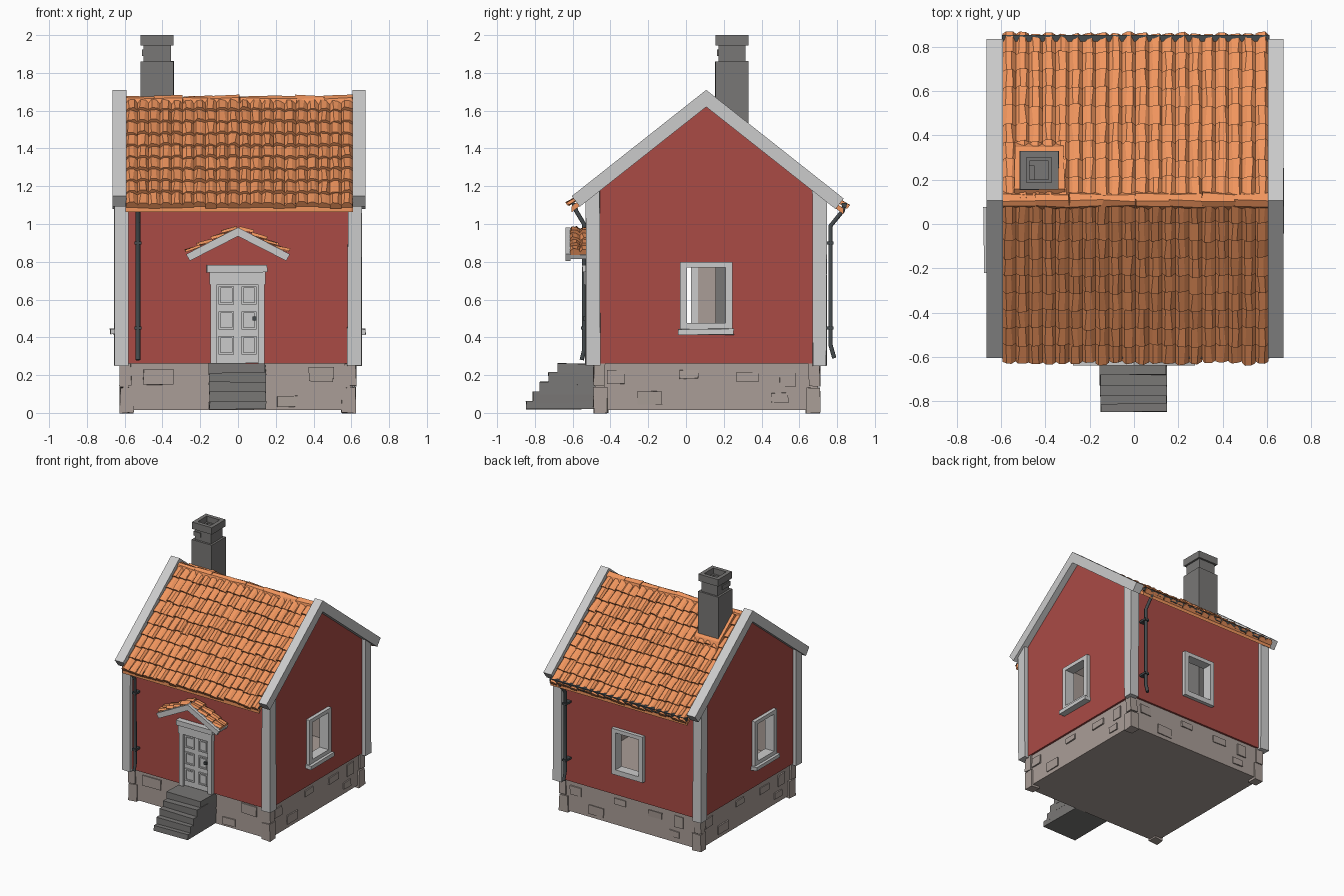
import bpy, bmesh, math, random
from mathutils import Vector, Matrix

if "Cube" in bpy.data.objects:
    bpy.data.objects.remove(bpy.data.objects["Cube"])

random.seed(4)
CY, S = 0.107, 0.79          # ridge y position, roof slope


def material(name, rgb):
    m = bpy.data.materials.new(name)
    m.diffuse_color = (*rgb, 1)
    m.use_nodes = True
    m.node_tree.nodes["Principled BSDF"].inputs["Base Color"].default_value = m.diffuse_color
    return m


RED = material("red_paint", (0.40, 0.07, 0.06))
ORANGE = material("clay_tile", (0.87, 0.30, 0.11))
BEIGE = material("foundation_stone", (0.40, 0.34, 0.31))
STONE = material("grey_stone", (0.19, 0.185, 0.18))
DARK = material("gutter_metal", (0.06, 0.07, 0.075))


class Part:
    """Collects boxes, prisms and tiles into one mesh object."""
    def __init__(self, name, mat=None, M=Matrix()):
        self.name, self.mat, self.M, self.v, self.f = name, mat, M, [], []

    def add(self, verts, faces):
        n = len(self.v)
        self.v += [self.M @ Vector(p) for p in verts]
        self.f += [[i + n for i in f] for f in faces]

    def prism(self, prof, a, b, axis="x", jit=0):
        n = len(prof)
        put = (lambda p, t: (t, p[0], p[1])) if axis == "x" else (lambda p, t: (p[0], t, p[1]))
        verts = [Vector(put(p, t)) for t in (a, b) for p in prof]
        for p in verts:
            p += Vector([random.uniform(-jit, jit) for _ in range(3)])
        self.add(verts, [list(range(n)), list(range(n, 2 * n))] +
                 [(i, (i + 1) % n, n + (i + 1) % n, n + i) for i in range(n)])

    def box(self, x0, x1, y0, y1, z0, z1, jit=0):
        self.prism([(y0, z0), (y1, z0), (y1, z1), (y0, z1)], x0, x1, jit=jit)

    def tiles(self, origin, u, v, width, length, cols, rows, h=0.016, jit=0.006):
        u, v, o = Vector(u).normalized(), Vector(v).normalized(), Vector(origin)
        n = v.cross(u)
        w, l = width / cols, length / rows
        for r in range(rows):
            for c in range(cols):
                lift, ext = random.uniform(0, 0.007), random.uniform(0, 0.014)
                vs = []
                for d, base in ((r * l, 0.002), ((r + 1) * l + ext, 0.014 + lift), ((r + 1) * l + ext, -0.003)):
                    for k, (fu, hh) in enumerate(((0, 0), (.25, h), (.7, h * .9), (1, 0.001))):
                        ju = random.uniform(-jit, jit) if 0 < k < 3 else 0
                        jh = random.uniform(-jit, jit) * .7 if base > 0 else 0
                        vs.append(o + u * ((c + fu) * w + ju) + v * d + n * (base + jh + (hh if base > 0 else 0)))
                self.add(vs, [(4 * j + i, 4 * j + i + 4, 4 * j + i + 5, 4 * j + i + 1)
                              for j in range(2) for i in range(3)])

    def done(self, recalc=True):
        me = bpy.data.meshes.new(self.name)
        me.from_pydata(self.v, [], self.f)
        if recalc:
            bm = bmesh.new()
            bm.from_mesh(me)
            bmesh.ops.recalc_face_normals(bm, faces=bm.faces)
            bm.to_mesh(me)
            bm.free()
        if self.mat:
            me.materials.append(self.mat)
        ob = bpy.data.objects.new(self.name, me)
        bpy.context.collection.objects.link(ob)
        return ob


def house_profile(y0, y1, z0, apex):
    eave = lambda y: apex - S * abs(y - CY)
    return [(y0, z0), (y1, z0), (y1, eave(y1)), (CY, apex), (y0, eave(y0))]


def wall_frame(x, y, deg):   # local -y points out of the wall
    return Matrix.Translation((x, y, 0)) @ Matrix.Rotation(math.radians(deg), 4, "Z")


# windows: name, placement, has sill
WINDOWS = [("right_window", wall_frame(0.625, CY, 90), True),
           ("left_window", wall_frame(-0.625, -0.075, -90), True),
           ("back_window", wall_frame(0, 0.715, 180), False)]

# hollow red walls with window openings
walls = Part("walls", RED)
walls.prism(house_profile(-0.505, 0.715, 0.262, 1.63), -0.625, 0.625)
walls = walls.done()
walls.data.materials.append(BEIGE)
cavity = Part("room_cutter")
cavity.prism(house_profile(-0.455, 0.665, 0.29, 1.57), -0.58, 0.58)
holes = Part("window_cutter")
for _, M, _s in WINDOWS:
    holes.M = M
    holes.box(-0.105, 0.105, -0.1, 0.1, 0.472, 0.772)
for c in (cavity.done(), holes.done()):
    c.hide_render = True
    c.hide_set(True)
    mod = walls.modifiers.new("cut", "BOOLEAN")
    mod.operation, mod.object, mod.solver = "DIFFERENCE", c, "EXACT"
dg = bpy.context.evaluated_depsgraph_get()
cut = bpy.data.meshes.new_from_object(walls.evaluated_get(dg))
walls.modifiers.clear()
walls.data = cut
for p in cut.polygons:       # pale room surfaces
    c = p.center
    p.material_index = int(abs(c.x) < 0.615 and -0.495 < c.y < 0.705 and c.z > 0.27
                           and c.z < 1.6 - S * abs(c.y - CY))

# window frames and sills
for name, M, sill in WINDOWS:
    w = Part(name, None, M)
    for s in (-1, 1):
        a, b = sorted((s * 0.102, s * 0.138))
        w.box(a, b, -0.028, 0.05, 0.435, 0.80)
    w.box(-0.103, 0.103, -0.028, 0.05, 0.77, 0.80)
    w.box(-0.103, 0.103, -0.028, 0.05, 0.435, 0.475)
    if sill:
        w.box(-0.15, 0.145, -0.052, 0.0, 0.415, 0.445, jit=0.003)
    w.done()

# foundation with corner blocks and scattered stones
base = Part("foundation", BEIGE)
base.box(-0.61, 0.61, -0.482, 0.70, 0.015, 0.27)
for sx in (-1, 1):
    for y, sy in ((-0.49, 1), (0.71, -1)):
        for z0, z1, k in ((0, 0.135, 0.075), (0.14, 0.262, 0.06)):
            xs, ys = sorted((sx * 0.625, sx * (0.625 - k))), sorted((y, y + sy * k))
            base.box(*xs, *ys, z0, z1, jit=0.004)
FRONT = [(-0.42, .19, .16, .08), (0.44, .205, .13, .08), (0.26, .062, .11, .055)]
SIDE = [(-0.48, .19, .095, .07), (-0.30, .08, .13, .07), (0.43, .185, .08, .09),
        (0.39, .08, .09, .05), (-0.09, .205, .10, .045), (0.22, .19, .12, .05)]
for x, y, deg, stones in ((0, -.482, 0, FRONT), (.61, CY, 90, SIDE), (-.61, CY, -90, SIDE), (0, .70, 180, SIDE)):
    base.M = wall_frame(x, y, deg)
    for u, z, w, h in stones:
        base.box(u - w / 2, u + w / 2, -0.009, 0.01, z - h / 2, z + h / 2, jit=0.003)
base.done()

# stair
stair = Part("front_stair", STONE)
for y, z0, z1 in ((-.845, .02, .06), (-.81, .05, .112), (-.772, .1, .163), (-.728, .15, .213), (-.68, .2, .262)):
    stair.box(-0.153, 0.146, y, -0.48, z0, z1, jit=0.004)
stair.done()

# corner boards
corner = Part("corner_boards")
for x0, x1 in ((-0.655, -0.58), (0.58, 0.655)):
    for y0, y1 in ((-0.53, -0.455), (0.67, 0.745)):
        top = lambda y: 1.645 - S * abs(y - CY)
        corner.prism([(y0, 0.25), (y1, 0.25), (y1, top(y1)), (y0, top(y0))], x0, x1, jit=0.003)
corner.done()

# barge boards along the gables
barge = Part("barge_boards")
YF, YB = -0.605, 0.835
for x0, x1 in ((-0.665, -0.59), (0.605, 0.675)):
    for y in (YF, YB):
        s = 1 if y < CY else -1
        end = 1.71 - S * abs(y - CY)
        barge.prism([(CY, 1.71), (y, end), (y + s * 0.043, end - 0.056), (CY, 1.62)], x0, x1)
barge.done()

# roof deck, clay tiles and ridge caps
deck = Part("roof_deck", ORANGE)
za = 1.655
deck.prism([(YF, za - S * (CY - YF)), (CY, za), (YB, za - S * (YB - CY)),
            (YB, za - 0.03 - S * (YB - CY)), (CY, za - 0.04), (YF, za - 0.03 - S * (CY - YF))], -0.595, 0.61)
deck.done()
tiles = Part("roof_tiles", ORANGE)
L = math.hypot(1, S)
tiles.tiles((-0.593, CY, za), (1, 0, 0), (0, -1, -S), 1.2, (CY - YF) * L, 20, 9)
tiles.tiles((0.607, CY, za), (-1, 0, 0), (0, 1, -S), 1.2, (YB - CY) * L, 20, 9)
tiles.done(False)
ridge = Part("ridge_caps", ORANGE)
for i in range(8):
    x = -0.593 + i * 0.15
    ridge.prism([(CY - .04, 1.63), (CY - .028, 1.665), (CY, 1.68), (CY + .028, 1.665), (CY + .04, 1.63)],
                x, x + 0.152, jit=0.006)
ridge.done()

# chimney running down through the house
chim = Part("chimney", STONE)
chim.box(-0.515, -0.34, 0.155, 0.33, 0.28, 1.86, jit=0.002)
for r, z0, z1 in ((0.072, 1.855, 1.955), (0.087, 1.945, 2.0)):
    for k in range(4):
        chim.M = Matrix.Translation((-0.428, 0.243, 0)) @ Matrix.Rotation(k * math.pi / 2, 4, "Z")
        chim.box(-r, r - 0.03, -r, -r + 0.03, z0, z1)
chim.M = Matrix.Translation((-0.428, 0.243, 0))
chim.box(-0.08, -0.02, -0.078, 0.02, 1.89, 1.925)
chim.done()
flash = Part("chimney_flashing", ORANGE)
roof = lambda y, d: (y, za + d - S * (y - CY))
flash.prism([roof(.125, 0), roof(.155, .045), roof(.345, .045), roof(.375, 0)], -0.54, -0.315, jit=0.005)
flash.done()

# gutters and downpipes
gut = Part("gutters", DARK)
for y0, y1 in ((-0.606, -0.575), (0.822, 0.853)):
    gut.prism([(y0, 1.112), (y0 + .005, 1.09), (y1 - .005, 1.085), (y1, 1.112)], -0.595, 0.61)
gut.done()


def pipe(name, pts, r=0.013):
    cu = bpy.data.curves.new(name, "CURVE")
    cu.dimensions, cu.bevel_depth, cu.bevel_resolution, cu.use_fill_caps = "3D", r, 1, True
    sp = cu.splines.new("POLY")
    sp.points.add(len(pts) - 1)
    for q, p in zip(sp.points, pts):
        q.co = (*p, 1)
    cu.materials.append(DARK)
    bpy.context.collection.objects.link(bpy.data.objects.new(name, cu))


pipe("front_downpipe", [(-.53, -.588, 1.1), (-.53, -.582, 1.07), (-.53, -.54, 1.0), (-.53, -.54, .33), (-.53, -.552, .28)])
pipe("back_downpipe", [(.53, .838, 1.1), (.53, .83, 1.07), (.53, .765, .99), (.53, .765, .36), (.53, .785, .29)])
brackets = Part("pipe_brackets", DARK)
for x, y0, y1 in ((-0.53, -0.557, -0.5), (0.53, 0.71, 0.782)):
    for z in (0.45, 0.9):
        brackets.box(x - .018, x + .018, y0, y1, z - .008, z + .008)
brackets.done()

# door with frame, panels and knob
door = Part("front_door")
door.box(-0.112, 0.108, -0.516, -0.5, 0.265, 0.745)
for a, b in ((-0.145, -0.11), (0.106, 0.14)):
    door.box(a, b, -0.535, -0.5, 0.262, 0.745)
door.box(-0.165, 0.155, -0.55, -0.5, 0.745, 0.785, jit=0.002)
door.box(-0.15, 0.145, -0.54, -0.5, 0.68, 0.75)
for x in (-0.062, 0.058):
    for z in (0.358, 0.49, 0.622):
        w, h = 0.04, 0.048
        for r, d in (((x - w, x + w, z - h, z - h + .01), .526), ((x - w, x + w, z + h - .01, z + h), .526),
                     ((x - w, x - w + .01, z - h, z + h), .526), ((x + w - .01, x + w, z - h, z + h), .526),
                     ((x - w + .016, x + w - .016, z - h + .016, z + h - .016), .521)):
            door.box(r[0], r[1], -d, -0.51, r[2], r[3])
door.done()
knob = Part("door_knob", DARK)
knob.box(0.078, 0.098, -0.545, -0.51, 0.49, 0.51)
knob.done()

# tiled door canopy
can = Part("canopy_boards")
for s in (-1, 1):
    can.prism([(0, .982), (s * .275, .84), (s * .255, .805), (0, .935)], -0.637, -0.612, "y")
    can.prism([(0, .965), (s * .265, .835), (s * .255, .815), (0, .945)], -0.62, -0.5, "y")
can.done()
ct = Part("canopy_tiles", ORANGE)
ct.tiles((0, -0.615, 0.97), (0, 1, 0), (1, 0, -0.5), 0.11, 0.29, 2, 4)
ct.tiles((0, -0.505, 0.97), (0, -1, 0), (-1, 0, -0.5), 0.11, 0.29, 2, 4)
ct.done(False)
